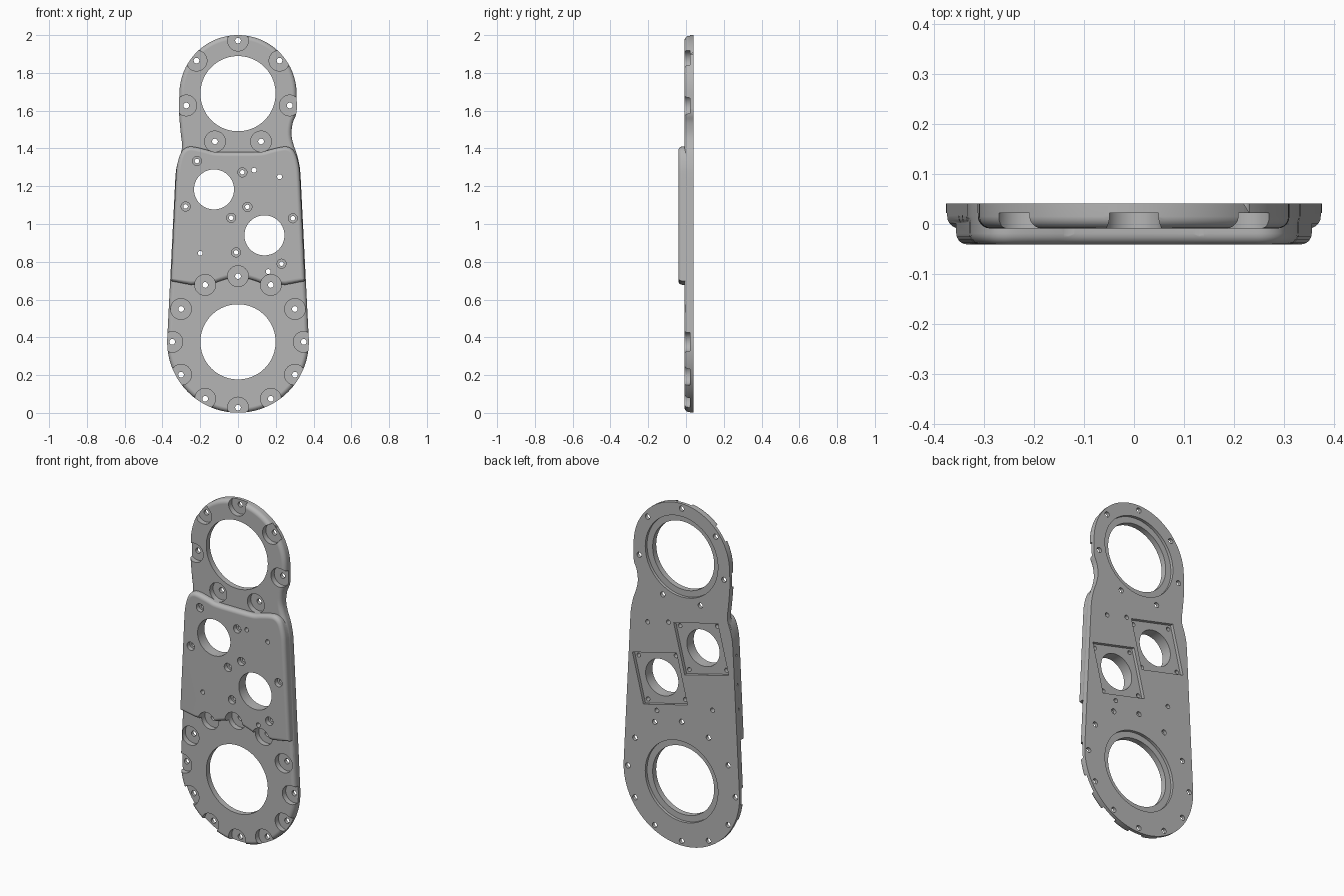
import bpy, bmesh, math
from mathutils import Matrix, Vector

cube = bpy.data.objects.get("Cube")
if cube:
    bpy.data.objects.remove(cube, do_unlink=True)

FRONT, BACK, PAD_FRONT = -0.009, 0.041, -0.041
LOW, HIGH = 0.376, 1.69            # heights of the two large openings

metal = bpy.data.materials.new("satin grey")
metal.use_nodes = True
grey = (0.46, 0.46, 0.46, 1)
metal.diffuse_color = grey
metal.node_tree.nodes["Principled BSDF"].inputs["Base Color"].default_value = grey


def make_object(name, bm):
    bmesh.ops.recalc_face_normals(bm, faces=bm.faces)
    mesh = bpy.data.meshes.new(name)
    bm.to_mesh(mesh)
    bm.free()
    mesh.materials.append(metal)
    obj = bpy.data.objects.new(name, mesh)
    bpy.context.collection.objects.link(obj)
    return obj


def arc(z, r, start, end, n):
    angles = [math.radians(start + (end - start) * i / n) for i in range(n + 1)]
    return [(r * math.cos(a), z + r * math.sin(a)) for a in angles]


def smooth_path(points, steps=4):
    """Catmull-Rom curve through the points."""
    p = [Vector(q) for q in points]
    p = [p[0] * 2 - p[1]] + p + [p[-1] * 2 - p[-2]]
    out = []
    for a, b, c, d in zip(p, p[1:], p[2:], p[3:]):
        for i in range(steps):
            t = i / steps
            out.append(tuple(0.5 * (2 * b + (c - a) * t + (2 * a - 5 * b + 4 * c - d) * t**2
                                    + (3 * b - a - 3 * c + d) * t**3)))
    return out + [tuple(points[-1])]


def slab(name, outline, front, back, fillet):
    """Extruded outline with a rounded front rim."""
    bm = bmesh.new()
    f = [bm.verts.new((x, front, z)) for x, z in outline]
    b = [bm.verts.new((x, back, z)) for x, z in outline]
    face = bm.faces.new(f)
    bm.faces.new(b[::-1])
    for i in range(len(f)):
        bm.faces.new((f[i - 1], b[i - 1], b[i], f[i]))
    bmesh.ops.recalc_face_normals(bm, faces=bm.faces)
    bmesh.ops.bevel(bm, geom=list(face.edges), offset=fillet, offset_type='OFFSET',
                    segments=5, profile=0.5, affect='EDGES', clamp_overlap=False)
    return make_object(name, bm)


def drill(bm, x, z, profile, n=32):
    """Turned cutter along y from (radius, y) steps."""
    steps = [(0, profile[0][1])] + profile + [(0, profile[-1][1])]
    rings = []
    for r, y in steps:
        count = n if r else 1
        rings.append([bm.verts.new((x + r * math.cos(math.tau * i / n), y,
                                    z + r * math.sin(math.tau * i / n))) for i in range(count)])
    for a, b in zip(rings, rings[1:]):
        for i in range(n):
            quad = [a[i % len(a)], a[(i + 1) % n % len(a)],
                    b[(i + 1) % n % len(b)], b[i % len(b)]]
            bm.faces.new(list(dict.fromkeys(quad)))


def combine(target, other, operation):
    other.hide_render = True
    mod = target.modifiers.new("combine", 'BOOLEAN')
    mod.operation, mod.solver, mod.object = operation, 'EXACT', other
    bpy.context.view_layer.objects.active = target
    bpy.ops.object.modifier_apply(modifier=mod.name)
    bpy.data.objects.remove(other, do_unlink=True)


# Plate outline: two round ends, a waist on each side
right = smooth_path([(0.332, 1.24), (0.327, 1.30), (0.313, 1.365), (0.294, 1.42),
                     (0.283, 1.475), (0.29, 1.535), (0.306, 1.575), (0.312, 1.61)])
left = smooth_path([(-0.313, 1.63), (-0.311, 1.57), (-0.303, 1.48), (-0.296, 1.42),
                    (-0.300, 1.385), (-0.315, 1.34), (-0.327, 1.29), (-0.332, 1.24)])
outline = arc(LOW, 0.375, -183, 3, 62) + right + arc(HIGH, 0.31, 0, 180, 60) + left
plate = slab("arm_plate", outline, FRONT, BACK, 0.024)

# Raised central pad
half_top = smooth_path([(0.329, 1.24), (0.324, 1.30), (0.311, 1.355), (0.293, 1.39),
                        (0.265, 1.408), (0.23, 1.408), (0.17, 1.394), (0.13, 1.383), (0.08, 1.38)])
half_low = [(0.05, 0.712), (0.09, 0.70), (0.13, 0.685), (0.25, 0.678), (0.355, 0.698)]


def mirrored(points):
    return [(-x, z) for x, z in reversed(points)]


pad = slab("raised_pad", half_low + half_top + mirrored(half_top) + mirrored(half_low),
           PAD_FRONT, 0.03, 0.022)
combine(plate, pad, 'UNION')

# Counterbored rim screws around both ends
bm = bmesh.new()
screw = [(0.055, -0.1), (0.055, 0.022), (0.015, 0.022), (0.015, 0.1)]
for z, r, count in ((LOW, 0.348, 12), (HIGH, 0.281, 7)):
    for i in range(count):
        a = math.tau * i / count
        drill(bm, r * math.sin(a), z + r * math.cos(a), screw, 40)

# Plain pin holes
for x, z in ((0.085, 1.285), (0.22, 1.25), (-0.2, 0.845), (0.16, 0.748)):
    drill(bm, x, z, [(0.013, -0.1), (0.013, 0.1)], 20)
combine(plate, make_object("screw_cutter", bm), 'DIFFERENCE')

# Large openings with a step at the back
bm = bmesh.new()
for z in (LOW, HIGH):
    drill(bm, 0, z, [(0.199, -0.1), (0.199, 0.024), (0.235, 0.024), (0.235, 0.1)], 96)

# Motor openings with four small counterbored screws each
motors = [Matrix.Translation((x, 0, z)) @ Matrix.Rotation(math.radians(14), 4, 'Y')
          for x, z in ((-0.127, 1.183), (0.14, 0.94))]
for m in motors:
    c = m.translation
    drill(bm, c.x, c.z, [(0.106, -0.1), (0.106, 0.1)], 64)
    for sx in (-1, 1):
        for sz in (-1, 1):
            p = m @ Vector((sx * 0.124, 0, sz * 0.124))
            drill(bm, p.x, p.z, [(0.024, -0.1), (0.024, -0.015), (0.012, -0.015), (0.012, 0.1)], 24)
combine(plate, make_object("opening_cutter", bm), 'DIFFERENCE')

# Square motor pockets in the back, and small holes in one edge
bm = bmesh.new()
for m in motors:
    bmesh.ops.create_cube(bm, size=1, matrix=m @ Matrix.Translation((0, 0.072, 0))
                          @ Matrix.Diagonal((0.294, 0.1, 0.294, 1)))
for z in (1.19, 1.02, 0.88):
    bmesh.ops.create_cone(bm, cap_ends=True, segments=16, radius1=0.007, radius2=0.007, depth=0.06,
                          matrix=Matrix.Translation((-0.355, 0.01, z)) @ Matrix.Rotation(math.pi / 2, 4, 'Y'))
combine(plate, make_object("pocket_cutter", bm), 'DIFFERENCE')

# Smooth fillets and bores, crisp machined edges
bpy.ops.object.select_all(action='DESELECT')
plate.select_set(True)
bpy.context.view_layer.objects.active = plate
bpy.ops.object.shade_smooth_by_angle(angle=math.radians(30))
weighted = plate.modifiers.new("clean_shading", 'WEIGHTED_NORMAL')
weighted.keep_sharp = True
